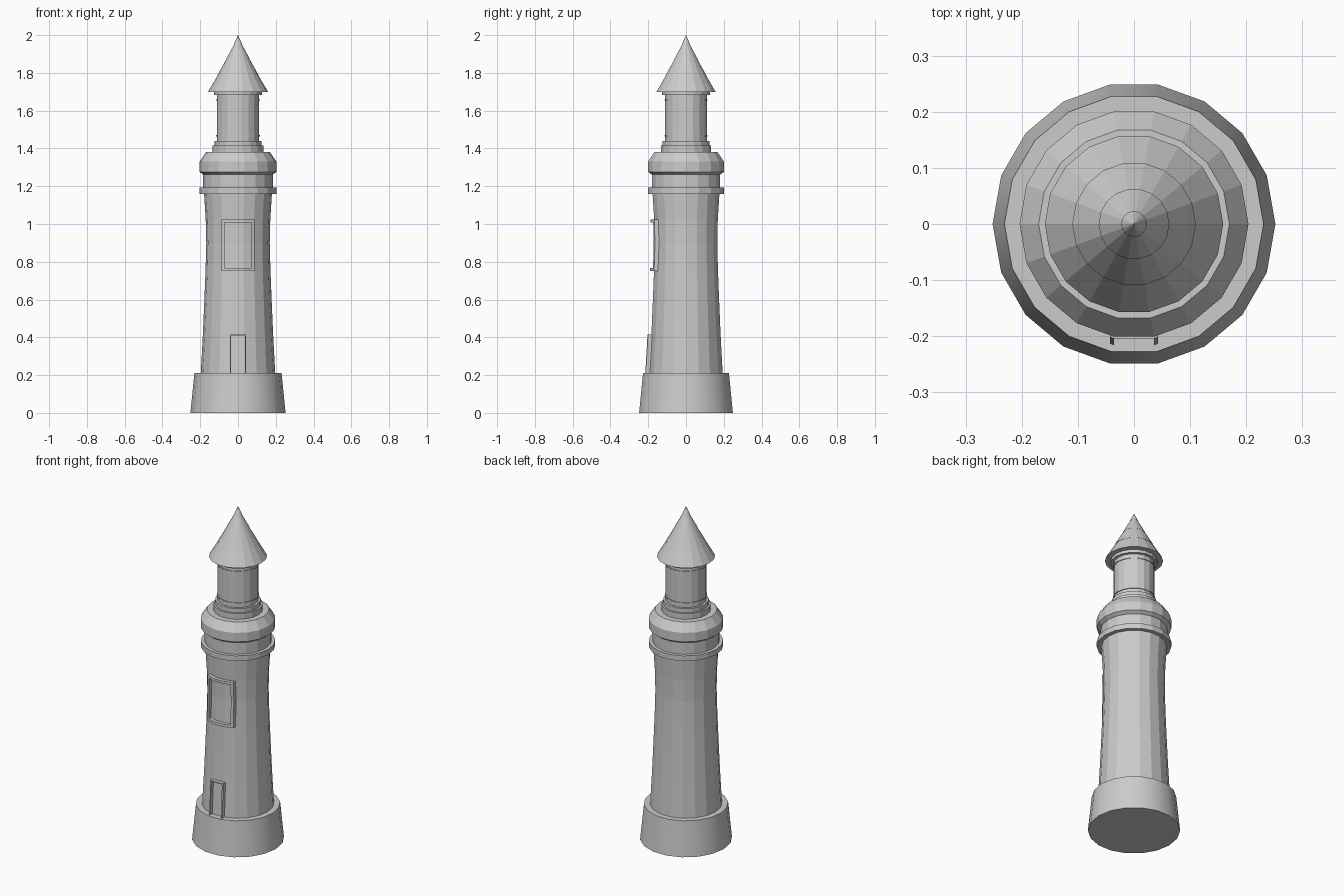
import bpy
import bmesh
from math import cos, sin, pi, radians

SIDES = 18

cube = bpy.data.objects.get("Cube")
if cube:
    bpy.data.objects.remove(cube, do_unlink=True)

# One plain stone colour
stone = bpy.data.materials.new("light grey stone")
stone.use_nodes = True
stone.diffuse_color = (0.6, 0.6, 0.6, 1)
shader = stone.node_tree.nodes["Principled BSDF"]
shader.inputs["Base Color"].default_value = (0.6, 0.6, 0.6, 1)
shader.inputs["Roughness"].default_value = 0.8


def finish(name, bm, smooth=False):
    bmesh.ops.recalc_face_normals(bm, faces=bm.faces[:])
    mesh = bpy.data.meshes.new(name)
    bm.to_mesh(mesh)
    bm.free()
    mesh.materials.append(stone)
    obj = bpy.data.objects.new(name, mesh)
    bpy.context.collection.objects.link(obj)
    if smooth:
        bpy.ops.object.select_all(action="DESELECT")
        obj.select_set(True)
        bpy.context.view_layer.objects.active = obj
        bpy.ops.object.shade_smooth_by_angle(angle=radians(30))
    return obj


def turned(name, profile, smooth=False):
    """Closed turned solid from (radius, height) pairs, bottom to top."""
    bm = bmesh.new()
    rings = []
    for r, z in profile:
        if r == 0:
            rings.append([bm.verts.new((0, 0, z))])
        else:
            rings.append([bm.verts.new((r * cos(2 * pi * i / SIDES), r * sin(2 * pi * i / SIDES), z))
                          for i in range(SIDES)])
    for low, high in zip(rings, rings[1:]):
        for i in range(SIDES):
            j = (i + 1) % SIDES
            if len(high) == 1:
                bm.faces.new((low[i], low[j], high[0]))
            else:
                bm.faces.new((low[i], low[j], high[j], high[i]))
    for ring in (rings[0], rings[-1]):
        if len(ring) > 1:
            bm.faces.new(ring)
    return finish(name, bm, smooth)


# Plinth and waisted shaft
turned("plinth", [(0.252, 0), (0.231, 0.21)], smooth=True)
SHAFT = [(0.197, 0.21), (0.186, 0.415), (0.178, 0.6), (0.172, 0.75),
         (0.168, 0.9), (0.171, 1.025), (0.18, 1.165)]
turned("shaft", SHAFT)

# Gallery: lower band, neck and bevelled cap
turned("gallery_band", [(0.204, 1.16), (0.204, 1.192)])
turned("gallery_neck", [(0.184, 1.19), (0.184, 1.262)])
turned("gallery_cap", [(0.184, 1.262), (0.204, 1.276), (0.204, 1.33), (0.17, 1.38)])

# Lantern room with stepped foot, glazing rings and top collar
turned("lantern_foot", [(0.135, 1.38), (0.135, 1.415), (0.125, 1.415), (0.125, 1.44)])
turned("lantern_room", [(0.112, 1.44), (0.112, 1.69)])
for label, z in (("lower", 1.464), ("upper", 1.654)):
    turned(label + "_lantern_ring", [(0.116, z), (0.116, z + 0.006)])
turned("lantern_collar", [(0.128, 1.682), (0.128, 1.702)])

# Roof in overlapping tiers
turned("roof_skirt", [(0.159, 1.7), (0.106, 1.79)])
turned("roof_middle", [(0.11, 1.786), (0.059, 1.877)])
turned("roof_upper", [(0.063, 1.873), (0.02, 1.952)])
turned("roof_tip", [(0.023, 1.95), (0, 2.0)])


def shaft_radius(z):
    for (r0, z0), (r1, z1) in zip(SHAFT, SHAFT[1:]):
        if z <= z1:
            return r0 + (r1 - r0) * (z - z0) / (z1 - z0)
    return SHAFT[-1][0]


def shaft_front(x, z):
    """Depth of the faceted shaft surface on the front side."""
    r = shaft_radius(z)
    x = abs(x)
    step = radians(20)
    for k in range(4):
        a, b = radians(80) - k * step, radians(80) - (k + 1) * step
        if x <= r * cos(a):
            return -r * sin(radians(80)) if k == 0 else -r * sin(a)
        if x <= r * cos(b):
            t = (x - r * cos(a)) / (r * cos(b) - r * cos(a))
            return -r * (sin(a) + t * (sin(b) - sin(a)))
    return 0


def raised_frame(name, xs, zs, depth, open_bottom=False):
    """Border cells of a grid laid on the shaft, pulled forward."""
    bm = bmesh.new()
    grid = [[bm.verts.new((x, shaft_front(x, z) + 0.004, z)) for x in xs] for z in zs]
    last_x, last_z = len(xs) - 2, len(zs) - 2
    for j in range(last_z + 1):
        for i in range(last_x + 1):
            border = i in (0, last_x) or j == last_z or (j == 0 and not open_bottom)
            if border:
                bm.faces.new((grid[j][i], grid[j][i + 1], grid[j + 1][i + 1], grid[j + 1][i]))
    bmesh.ops.delete(bm, geom=[v for v in bm.verts if not v.link_faces], context="VERTS")
    out = bmesh.ops.extrude_face_region(bm, geom=bm.faces[:], use_keep_orig=True)
    moved = [g for g in out["geom"] if isinstance(g, bmesh.types.BMVert)]
    bmesh.ops.translate(bm, verts=moved, vec=(0, -depth - 0.004, 0))
    return finish(name, bm)


# Window frame wraps three facets, door frame stands on the plinth
raised_frame("window_frame", [-0.087, -0.072, -0.03, 0.03, 0.072, 0.087],
             [0.75, 0.766, 0.9, 1.009, 1.025], 0.021)
raised_frame("door_frame", [-0.043, -0.036, 0.036, 0.043],
             [0.21, 0.3, 0.408, 0.415], 0.022, open_bottom=True)
